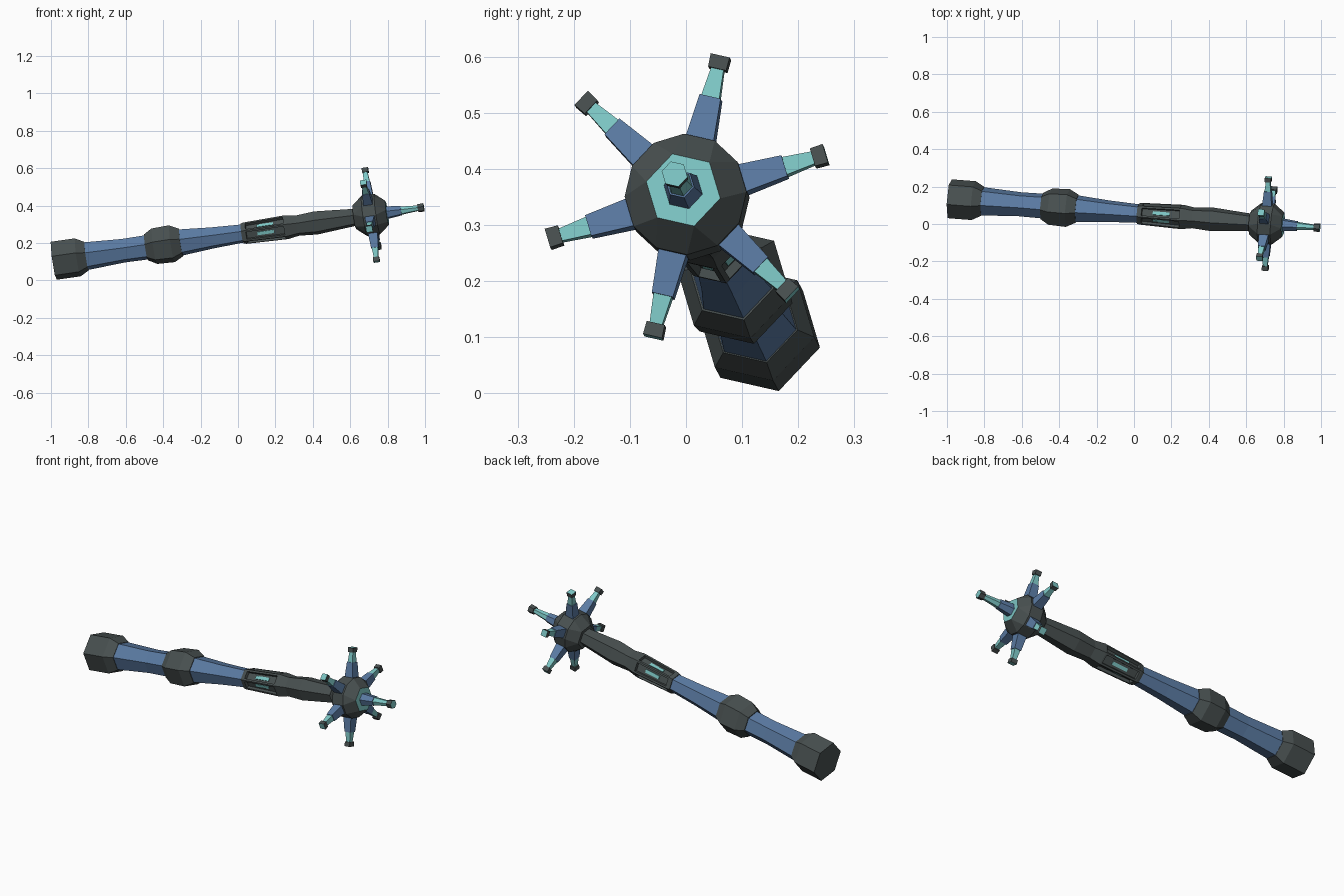
import bpy, bmesh, math
from mathutils import Vector, Matrix

if "Cube" in bpy.data.objects:
    bpy.data.objects.remove(bpy.data.objects["Cube"])

# Tilted main axis of the mace: local z runs from the pommel to the front spike
START = Vector((-0.985, 0.135, 0.105))
D = Vector((1.975, -0.155, 0.285)).normalized()
U = (Vector((0, 1, 0)) - D * D.y).normalized()
V = D.cross(U)
FRAME = Matrix.Translation(START) @ Matrix((U, V, D)).transposed().to_4x4()
TWIST = math.radians(-13.5)
HEAD_S = 1.718


def material(name, rgb):
    m = bpy.data.materials.new(name)
    m.diffuse_color = (*rgb, 1)
    m.use_nodes = True
    m.node_tree.nodes["Principled BSDF"].inputs["Base Color"].default_value = m.diffuse_color
    return m


DARK = material("dark iron", (0.065, 0.08, 0.08))
BLUE = material("steel blue", (0.105, 0.2, 0.37))
TEAL = material("teal glow", (0.21, 0.58, 0.57))


def finish(name, bm, mats, matrix):
    bmesh.ops.recalc_face_normals(bm, faces=bm.faces[:])
    me = bpy.data.meshes.new(name)
    bm.to_mesh(me)
    bm.free()
    for m in mats:
        me.materials.append(m)
    ob = bpy.data.objects.new(name, me)
    ob.matrix_world = matrix
    bpy.context.collection.objects.link(ob)
    return ob


def lathe_mesh(profile, sides, twist):
    """Closed prism stack from (height, radius) pairs; returns bmesh and side-face rows."""
    bm = bmesh.new()
    rings = [[bm.verts.new((r * math.cos(twist + math.tau * i / sides),
                            r * math.sin(twist + math.tau * i / sides), z))
              for i in range(sides)] for z, r in profile]
    rows = [[bm.faces.new((a[i], a[(i + 1) % sides], b[(i + 1) % sides], b[i]))
             for i in range(sides)] for a, b in zip(rings, rings[1:])]
    bm.faces.new(rings[0][::-1])
    top = bm.faces.new(rings[-1])
    return bm, rows, top


def lathe(name, profile, mat, sides=6, twist=TWIST, matrix=FRAME, end=None):
    bm, rows, top = lathe_mesh(profile, sides, twist)
    if end:
        top.material_index = 1
    return finish(name, bm, [mat, end] if end else [mat], matrix)


# Handle: pommel, grips and middle collar
lathe("pommel", [(0, .107), (.13, .107), (.178, .08)], DARK)
lathe("rear_grip", [(.17, .078), (.38, .066), (.51, .068)], BLUE)
lathe("middle_collar", [(.5, .073), (.545, .1), (.64, .104), (.69, .077)], DARK)
lathe("front_grip", [(.68, .074), (.86, .059), (1.04, .05)], BLUE)

# Slotted neck: each side of the first section has a sunken slot
bm, rows, _ = lathe_mesh([(1.02, .056), (1.035, .06), (1.26, .067), (1.32, .057),
                          (1.42, .065), (1.64, .047)], 6, TWIST)
bmesh.ops.recalc_face_normals(bm, faces=bm.faces[:])
bmesh.ops.inset_individual(bm, faces=rows[1], thickness=.014, depth=0)
bmesh.ops.inset_individual(bm, faces=rows[1], thickness=.002, depth=-.016)
finish("slotted_neck", bm, [DARK], FRAME)

# Thin glowing plate in every slot
for i in range(6):
    a = TWIST + math.radians(30 + 60 * i)
    bm = bmesh.new()
    bmesh.ops.create_cube(bm, size=1)
    bmesh.ops.scale(bm, vec=(.006, .018, .09), verts=bm.verts)
    finish(f"slot_light_{i + 1}", bm, [TEAL],
           FRAME @ Matrix.Rotation(a, 4, 'Z') @ Matrix.Translation((.041, 0, 1.15)))

# Neck tip reaching into the head
lathe("neck_tip", [(1.6, .048), (1.66, .046)], DARK)

# Faceted head: hexagonal poles and twelve-sided belt, front face teal
bm = bmesh.new()
for z, r, n, t in ((-.09, .066, 6, 0), (-.035, .109, 12, 15), (.035, .109, 12, 15), (.088, .068, 6, 0)):
    for i in range(n):
        a = TWIST + math.radians(t) + math.tau * i / n
        bm.verts.new((r * math.cos(a), r * math.sin(a), z))
bmesh.ops.convex_hull(bm, input=bm.verts[:])
bmesh.ops.dissolve_limit(bm, angle_limit=.02, verts=bm.verts[:], edges=bm.edges[:])
for f in bm.faces:
    f.material_index = 1 if f.calc_center_median().z > .08 else 0
finish("faceted_head", bm, [DARK, TEAL], FRAME @ Matrix.Translation((0, 0, HEAD_S)))


# Spikes: blue base, teal shaft, dark cap with teal end
def spike(name, matrix, sides, twist, h, k):
    lathe(name + "_base", [(h[0], .029 * k), (h[1], .021 * k)], BLUE, sides, twist, matrix)
    lathe(name + "_shaft", [(h[1] - .01, .019 * k), (h[2] + .005, .012 * k)], TEAL, sides, twist, matrix)
    lathe(name + "_cap", [(h[2], .018 * k), (h[3], .019 * k)], DARK, sides, twist, matrix, TEAL)


head = FRAME @ Matrix.Translation((0, 0, HEAD_S))
for i in range(6):
    a = TWIST + math.radians(30 + 60 * i)
    spike(f"side_spike_{i + 1}", head @ Matrix.Rotation(a, 4, 'Z') @ Matrix.Rotation(math.pi / 2, 4, 'Y'),
          4, math.pi / 4, (.09, .183, .235, .259), 1.3)
spike("front_spike", head, 6, TWIST, (.08, .165, .255, .287), 1.25)
lathe("front_spike_foot", [(.085, .034), (.1, .032)], DARK, 6, TWIST, head)
